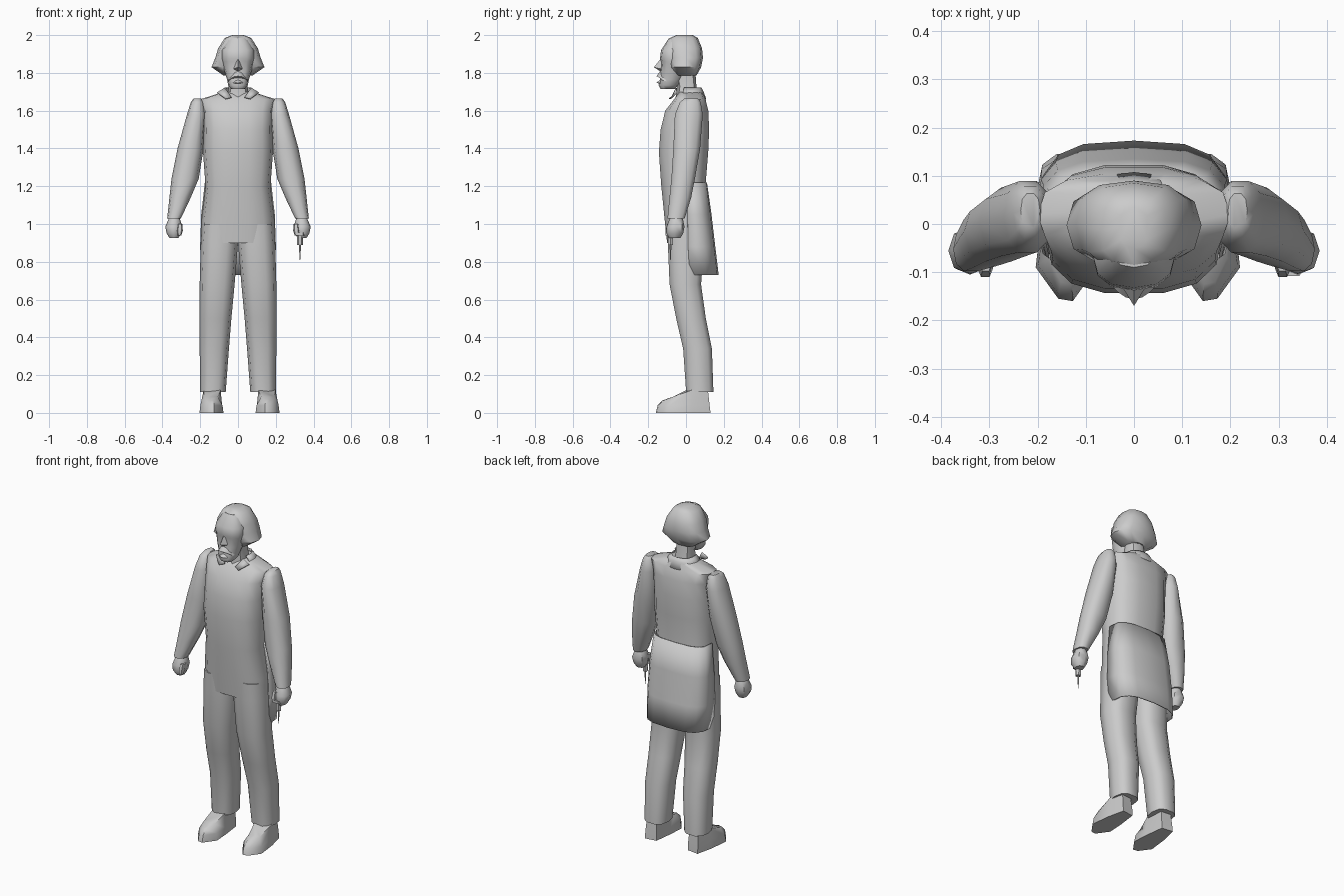
import bpy, bmesh, math


def make(name, verts, faces, angle=50):
    me = bpy.data.meshes.new(name)
    me.from_pydata(verts, [], faces)
    bm = bmesh.new()
    bm.from_mesh(me)
    bmesh.ops.recalc_face_normals(bm, faces=bm.faces)
    bm.to_mesh(me)
    bm.free()
    ob = bpy.data.objects.new(name, me)
    bpy.context.collection.objects.link(ob)
    bpy.ops.object.select_all(action='DESELECT')
    ob.select_set(True)
    bpy.context.view_layer.objects.active = ob
    bpy.ops.object.shade_smooth_by_angle(angle=math.radians(angle))
    return ob


def loft(name, rings, n=10, power=0.85, side=1, start=0.0, arc=1.0, cap=True, angle=50):
    """Rings are (z, x_min, x_max, y_front, y_back); arc < 1 leaves an open sheet."""
    closed = arc == 1.0
    cols = n if closed else n + 1
    verts, faces = [], []
    for z, x0, x1, y0, y1 in rings:
        for i in range(cols):
            a = 2 * math.pi * (start + arc * i / n)
            c, s = math.cos(a), math.sin(a)
            px = math.copysign(abs(c) ** power, c)
            py = math.copysign(abs(s) ** power, s)
            verts.append((side * ((x0 + x1) / 2 + (x1 - x0) / 2 * px),
                          (y0 + y1) / 2 + (y1 - y0) / 2 * py, z))
    for r in range(len(rings) - 1):
        for i in range(n):
            j = (i + 1) % cols
            faces.append((r * cols + i, r * cols + j, (r + 1) * cols + j, (r + 1) * cols + i))
    if closed and cap:
        faces.append(tuple(range(cols)))
        faces.append(tuple(range((len(rings) - 1) * cols, len(rings) * cols)))
    return make(name, verts, faces, angle)


def sym(rows):
    return [(z, -w, w, a, b) for z, w, a, b in rows]


def thicken(ob, t):
    m = ob.modifiers.new("thickness", 'SOLIDIFY')
    m.thickness = t
    m.offset = 0


# Hair: skull cap flaring out over the ears
loft("hair", sym([(2.0, .03, -.05, .035), (1.985, .07, -.085, .062), (1.93, .105, -.095, .085),
                  (1.88, .12, -.09, .09), (1.83, .14, -.085, .08), (1.785, .075, -.055, .055)]),
     n=12, power=0.75)

# Face with brow, cheeks and jaw
loft("face", sym([(1.985, .05, -.09, 0), (1.92, .085, -.132, 0), (1.875, .085, -.138, 0),
                  (1.86, .083, -.132, 0), (1.81, .072, -.137, 0), (1.765, .058, -.137, -.02),
                  (1.735, .052, -.145, -.04), (1.715, .035, -.135, -.06)]), n=12)

# Nose
make("nose", [(0, -.13, 1.88), (-.026, -.128, 1.82), (.026, -.128, 1.82),
              (0, -.17, 1.83), (0, -.13, 1.805)],
     [(0, 1, 3), (0, 3, 2), (1, 4, 3), (4, 2, 3), (0, 2, 4, 1)])

# Drooping moustache and lower lip
for name, z, w, h, droop in (("moustache", 1.79, .052, .018, .028), ("lower_lip", 1.752, .036, .011, .005)):
    verts, faces = [], []
    for i in range(7):
        t = -1 + i / 3
        x, zc, yc = w * t, z - droop * t * t, -.138 + .035 * t * t
        k = h * (1 - .6 * abs(t))
        verts += [(x, yc, zc + k), (x, yc - .018, zc - k * .4), (x, yc, zc - k)]
        if i:
            b = 3 * i
            faces += [(b - 3 + j, b + j, b + (j + 1) % 3, b - 3 + (j + 1) % 3) for j in range(3)]
    make(name, verts, faces + [(0, 1, 2), (18, 19, 20)])

# Neck
loft("neck", sym([(1.80, .05, -.06, .05), (1.73, .05, -.045, .055), (1.64, .065, -.06, .07)]), n=8)

# Torso
loft("torso", sym([(1.70, .075, -.035, .09), (1.66, .20, -.065, .105), (1.60, .185, -.112, .12),
                   (1.50, .182, -.137, .125), (1.38, .185, -.146, .12), (1.20, .172, -.133, .105),
                   (1.02, .193, -.115, .12), (.90, .195, -.102, .11)]), n=14, power=.75)

# Coat tail: open sheet around the back
tail = loft("coat_tail", sym([(1.22, .173, -.075, .108), (1.05, .192, -.08, .132),
                              (.88, .198, -.09, .152), (.73, .19, -.09, .17)]),
            n=8, power=.65, start=-.01, arc=.52)
thicken(tail, .006)

# Coat collar standing round the neck, open at the front
collar = loft("collar", sym([(1.66, .105, -.055, .105), (1.70, .085, -.055, .09), (1.72, .065, -.045, .08)]),
              n=8, power=.8, start=-.06, arc=.62)
thicken(collar, .006)

for s, label in ((-1, "left"), (1, "right")):
    # Collar flap
    flap = make(label + "_lapel", [(s * .035, -.075, 1.67), (s * .07, -.05, 1.72),
                                   (s * .11, -.05, 1.695), (s * .065, -.088, 1.662)], [(0, 1, 2, 3)])
    thicken(flap, .008)

    # Sleeve
    loft(label + "_sleeve", [(1.665, .195, .235, -.01, .065), (1.645, .18, .25, -.035, .08),
                             (1.58, .17, .27, -.062, .092), (1.40, .182, .32, -.07, .078),
                             (1.24, .208, .352, -.08, .05), (1.14, .25, .363, -.09, .03),
                             (1.03, .302, .375, -.1, -.005)], side=s)

    # Fist with thumb
    loft(label + "_hand", [(1.05, .315, .36, -.08, -.025), (1.02, .305, .37, -.09, -.015),
                           (.985, .295, .385, -.103, -.008), (.95, .302, .378, -.105, -.015),
                           (.925, .315, .362, -.09, -.03)], n=8, side=s)
    loft(label + "_thumb", [(1.00, .295, .32, -.1, -.06), (.965, .292, .325, -.112, -.07),
                            (.94, .3, .32, -.108, -.08)], n=6, side=s)

    # Trouser leg
    loft(label + "_trouser", [(1.0, .0, .19, -.105, .10), (.90, .0, .197, -.1, .10),
                              (.68, .018, .203, -.09, .083), (.50, .035, .204, -.055, .108),
                              (.34, .048, .203, -.018, .14), (.11, .065, .2, -.002, .148)],
         n=10, side=s, power=.75)

    # Pointed shoe, turned out slightly: sole outline raised into the upper
    dx = .008
    low = [(.105, .12), (.09, .0), (.085, -.09), (.135, -.16), (.165, -.155), (.212, -.09), (.198, .03), (.175, .13)]
    mid = [(.105, .12), (.092, .0), (.09, -.085), (.135, -.15), (.165, -.145), (.207, -.085), (.196, .03), (.175, .125)]
    top = [(.11, .11), (.10, .0), (.115, -.07), (.138, -.125), (.16, -.12), (.185, -.07), (.19, .03), (.17, .115)]
    tz = [.13, .12, .085, .066, .066, .085, .12, .13]
    verts = [(s * x + dx, y, 0) for x, y in low] + [(s * x + dx, y, .04) for x, y in mid]
    verts += [(s * x + dx, y, z) for (x, y), z in zip(top, tz)]
    faces = [(r + i, r + (i + 1) % 8, r + 8 + (i + 1) % 8, r + 8 + i) for r in (0, 8) for i in range(8)]
    faces += [tuple(range(8)), (16, 17, 22, 23), (17, 18, 21, 22), (18, 19, 20, 21)]
    make(label + "_shoe", verts, faces)

# Syringe held in the right fist: plunger, flange, barrel, needle
for name, z0, z1, r0, r1 in (("syringe_plunger", 1.0, .95, .014, .014), ("syringe_flange", .955, .94, .03, .03),
                             ("syringe_barrel", .945, .89, .017, .015), ("syringe_needle", .89, .81, .006, .0015)):
    loft(name, [(z, .328 - r, .328 + r, -.082 - r, -.082 + r) for z, r in ((z0, r0), (z1, r1))],
         n=6, power=1)
